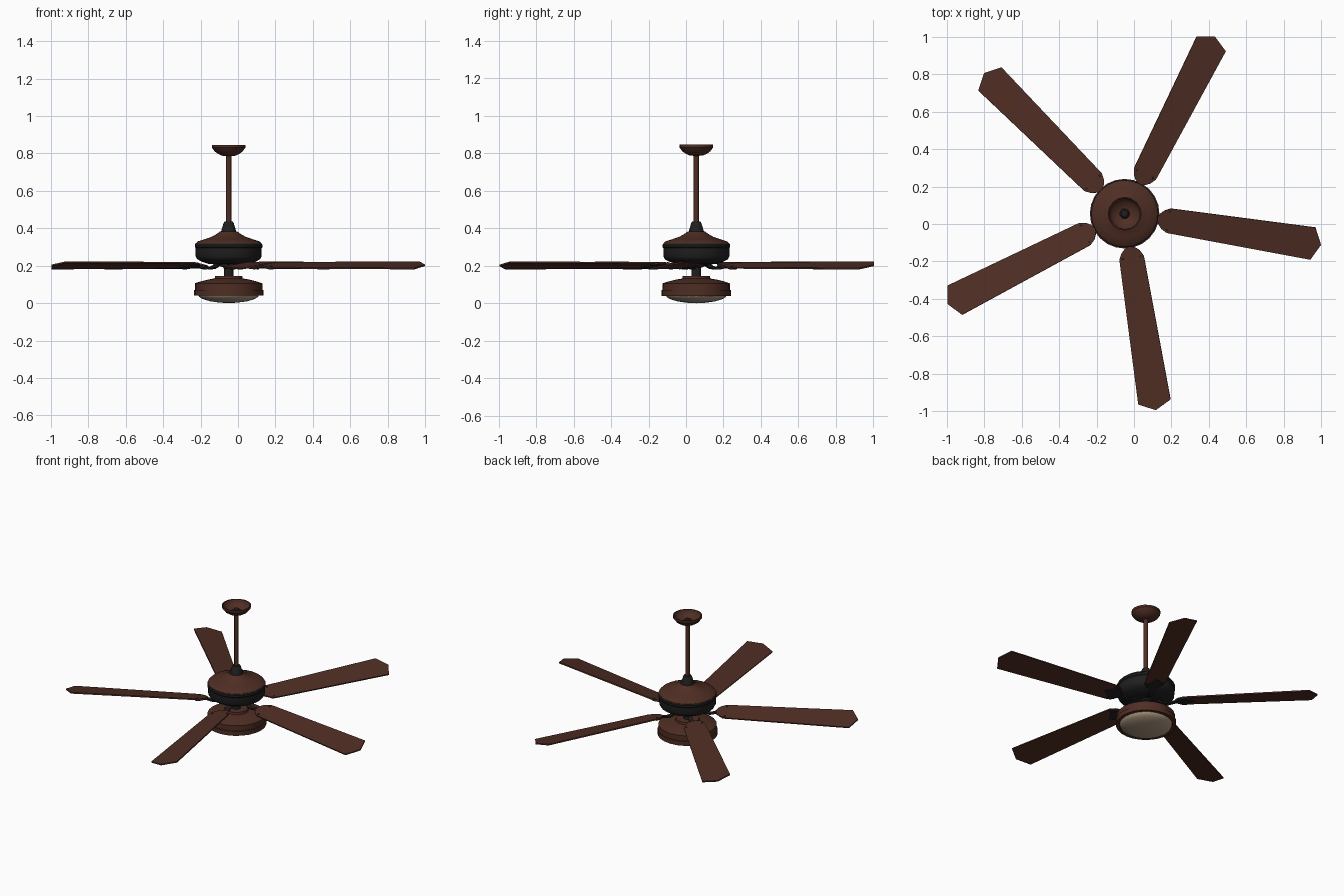
import bpy, bmesh, math
from mathutils import Matrix, Vector

if "Cube" in bpy.data.objects:
    bpy.data.objects.remove(bpy.data.objects["Cube"])

CX, CY = -0.05, 0.055


def material(name, rgb):
    m = bpy.data.materials.new(name)
    m.diffuse_color = (*rgb, 1)
    m.use_nodes = True
    m.node_tree.nodes["Principled BSDF"].inputs["Base Color"].default_value = m.diffuse_color
    return m


BROWN = material("dark_walnut", (0.078, 0.027, 0.017))
BLACK = material("matte_black", (0.014, 0.014, 0.014))
GLASS = material("warm_glass", (0.42, 0.32, 0.22))


def finish(name, bm, mat, matrix=Matrix()):
    bmesh.ops.recalc_face_normals(bm, faces=bm.faces)
    bm.transform(Matrix.Translation((CX, CY, 0)) @ matrix)
    me = bpy.data.meshes.new(name)
    bm.to_mesh(me)
    bm.free()
    me.materials.append(mat)
    ob = bpy.data.objects.new(name, me)
    bpy.context.collection.objects.link(ob)
    bpy.ops.object.select_all(action='DESELECT')
    ob.select_set(True)
    bpy.context.view_layer.objects.active = ob
    bpy.ops.object.shade_smooth_by_angle(angle=math.radians(35))
    return ob


def lathe(name, profile, mat, sides=24):
    """Spin an (r, z) profile around the fan axis; r = 0 closes an end."""
    bm = bmesh.new()
    vs = [bm.verts.new((r, 0, z)) for r, z in profile]
    es = [bm.edges.new(p) for p in zip(vs, vs[1:])]
    bmesh.ops.spin(bm, geom=vs + es, cent=(0, 0, 0), axis=(0, 0, 1),
                   angle=math.tau, steps=sides, use_merge=True)
    bmesh.ops.remove_doubles(bm, verts=bm.verts, dist=1e-5)
    return finish(name, bm, mat)


def plate(name, outline, z, thick, mat, matrix):
    """Extruded flat outline in blade space (x outward, y across)."""
    bm = bmesh.new()
    f = bm.faces.new([bm.verts.new((x, y, z)) for x, y in outline])
    ext = bmesh.ops.extrude_face_region(bm, geom=[f])
    up = [v for v in ext['geom'] if isinstance(v, bmesh.types.BMVert)]
    bmesh.ops.translate(bm, verts=up, vec=(0, 0, thick))
    return finish(name, bm, mat, matrix)


def strap(name, path, width, thick, mat, matrix):
    """Bar of rectangular section following an (x, z) path."""
    bm = bmesh.new()
    rings = []
    for i, (x, z) in enumerate(path):
        a, b = path[max(i - 1, 0)], path[min(i + 1, len(path) - 1)]
        n = Vector((-(b[1] - a[1]), b[0] - a[0])).normalized() * thick / 2
        rings.append([bm.verts.new((x + s * n.x, y, z + s * n.y))
                      for s, y in ((1, width), (1, -width), (-1, -width), (-1, width))])
    for p, q in zip(rings, rings[1:]):
        for k in range(4):
            bm.faces.new((p[k], p[(k + 1) % 4], q[(k + 1) % 4], q[k]))
    bm.faces.new(rings[0])
    bm.faces.new(rings[-1])
    return finish(name, bm, mat, matrix)


# ceiling canopy: open bowl with a dark hanger ball inside
lathe("ceiling_canopy", [(0.014, 0.787), (0.035, 0.788), (0.055, 0.797), (0.075, 0.811),
                         (0.09, 0.832), (0.09, 0.846), (0.084, 0.846), (0.082, 0.832),
                         (0.065, 0.812), (0.03, 0.797), (0.014, 0.795)], BROWN, 16)
lathe("hanger_ball", [(0, 0.822), (0.018, 0.819), (0.027, 0.807), (0.025, 0.796), (0, 0.794)],
      BLACK, 12)
lathe("down_rod", [(0, 0.81), (0.014, 0.81), (0.014, 0.42), (0, 0.42)], BROWN, 12)

# motor
lathe("rod_coupling", [(0, 0.437), (0.022, 0.437), (0.027, 0.428), (0.04, 0.385),
                       (0.042, 0.37), (0, 0.37)], BLACK, 16)
lathe("motor_top_bell", [(0, 0.385), (0.045, 0.384), (0.062, 0.371), (0.09, 0.355),
                         (0.13, 0.341), (0.165, 0.33), (0.176, 0.32), (0.176, 0.312),
                         (0, 0.312)], BROWN)
lathe("motor_housing", [(0, 0.318), (0.176, 0.318), (0.181, 0.312), (0.181, 0.3),
                        (0.176, 0.294), (0.176, 0.25), (0.168, 0.235), (0.145, 0.222),
                        (0.11, 0.21), (0.07, 0.207), (0, 0.207)], BLACK)
lathe("light_neck", [(0, 0.21), (0.045, 0.21), (0.045, 0.197), (0.026, 0.19),
                     (0.026, 0.14), (0, 0.14)], BLACK, 16)

# light kit
lathe("light_fitter", [(0, 0.146), (0.072, 0.146), (0.075, 0.132), (0.11, 0.126),
                       (0.15, 0.116), (0.18, 0.106), (0.18, 0.07), (0.186, 0.07),
                       (0.186, 0.04), (0.165, 0.04), (0.165, 0.05), (0, 0.05)], BROWN)
lathe("glass_bowl", [(0, 0.045), (0.163, 0.045), (0.158, 0.034), (0.14, 0.022),
                     (0.10, 0.01), (0.05, 0.003), (0, 0.0)], GLASS)

# five pitched blades with their arms
half = [(0.18, 0.012), (0.188, 0.03), (0.206, 0.05), (0.238, 0.067), (0.262, 0.068),
        (1.019, 0.089)]
blade = [(x, -y) for x, y in half] + [(1.063, 0)] + half[::-1]
foot_half = [(0.172, 0.014), (0.20, 0.03), (0.225, 0.058), (0.25, 0.058), (0.255, 0.035),
             (0.28, 0.018)]
foot = [(x, -y) for x, y in foot_half] + [(0.30, 0)] + foot_half[::-1]
arm = [(0.07, 0.21), (0.09, 0.197), (0.115, 0.187), (0.14, 0.185), (0.162, 0.19), (0.19, 0.197)]
for i in range(5):
    turn = Matrix.Rotation(math.radians(-9 + 72 * i), 4, 'Z')
    pitch = turn @ Matrix.Translation((0, 0, 0.202)) @ Matrix.Rotation(math.radians(11.5), 4, 'X')
    plate(f"blade_{i + 1}", blade, -0.004, 0.008, BROWN, pitch)
    plate(f"blade_bracket_{i + 1}", foot, -0.010, 0.006, BLACK, pitch)
    strap(f"blade_arm_{i + 1}", arm, 0.014, 0.009, BLACK, turn)
    for s in (-1, 1):
        screw = [(0.238 + 0.006 * math.cos(t * math.tau / 8),
                  s * 0.05 + 0.006 * math.sin(t * math.tau / 8)) for t in range(8)]
        plate(f"blade_screw_{i + 1}_{'left' if s > 0 else 'right'}", screw, 0.003, 0.004,
              BLACK, pitch)
